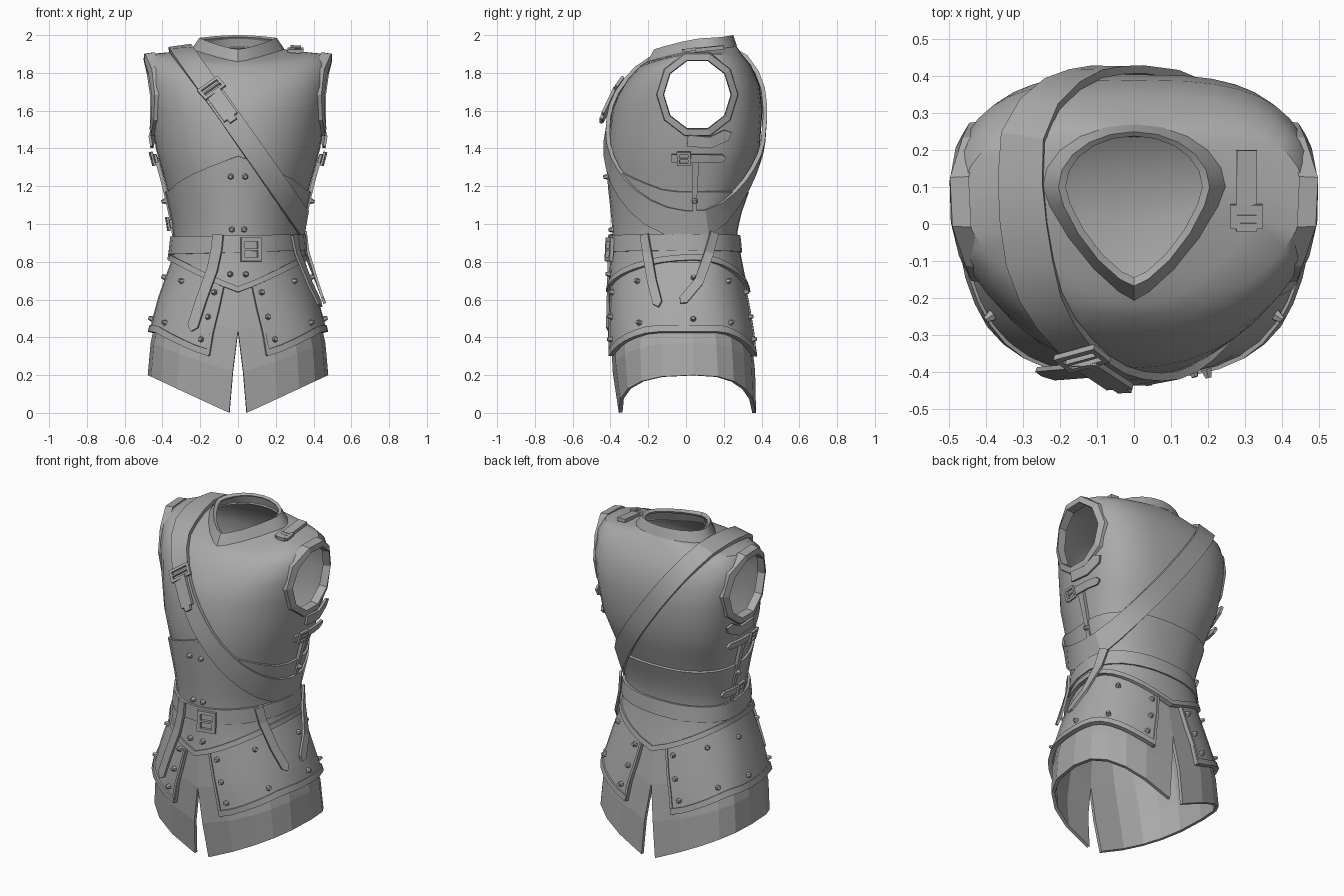
import bpy, bmesh
from math import sin, cos, pi, radians, copysign
from mathutils import Vector, Matrix
from mathutils.bvhtree import BVHTree

if "Cube" in bpy.data.objects:
    bpy.data.objects.remove(bpy.data.objects["Cube"])

steel = bpy.data.materials.new("grey_steel")
steel.diffuse_color = (0.4, 0.4, 0.4, 1)
steel.use_nodes = True
steel.node_tree.nodes["Principled BSDF"].inputs["Base Color"].default_value = steel.diffuse_color
UP = Vector((0, 0, 1))
# body sections: height, half width, front y, back y, front squareness, back squareness
BODY = [(0.0, .468, -.36, .375, 2.6, 2.6), (.2, .482, -.392, .372, 2.6, 2.6), (.4, .464, -.402, .352, 2.5, 2.5),
        (.6, .413, -.393, .317, 2.2, 2.2), (.8, .341, -.377, .272, 2, 2.2), (.93, .325, -.372, .253, 1.95, 2.2),
        (1.05, .345, -.383, .277, 1.95, 2.3), (1.2, .38, -.40, .33, 1.95, 2.4), (1.4, .435, -.415, .39, 1.95, 2.8),
        (1.6, .465, -.39, .405, 2, 3.0), (1.72, .482, -.345, .39, 2, 3.0)]

def ring_pt(th, w, yf, yb, yc, nf, nb):
    s, c = sin(th), cos(th)
    n, d = (nf, yc - yf) if c > 0 else (nb, yb - yc)
    return w * copysign(abs(s) ** (2 / n), s), yc - copysign(abs(c) ** (2 / n), c) * d

def surf(th, z, off=0.0):
    z = min(max(z, 0), 1.719)
    k = max(i for i in range(len(BODY) - 1) if BODY[i][0] <= z)
    a, b = BODY[k], BODY[k + 1]
    f = (z - a[0]) / (b[0] - a[0])
    w, yf, yb, nf, nb = [a[i] + (b[i] - a[i]) * f for i in range(1, 6)]
    return Vector((*ring_pt(th, w + off, yf - off, yb + off, .04, nf, nb), z))

def normal(th, z):
    return (surf(th + .02, z) - surf(th - .02, z)).cross(surf(th, z + .02) - surf(th, z - .02)).normalized()

def smooth_by_angle(ob, angle):
    bpy.ops.object.select_all(action='DESELECT')
    bpy.context.view_layer.objects.active = ob
    ob.select_set(True)
    bpy.ops.object.shade_smooth_by_angle(angle=radians(angle))

def make(name, bm, thick=0, smooth=None):
    bmesh.ops.remove_doubles(bm, verts=bm.verts, dist=1e-4)
    me = bpy.data.meshes.new(name)
    bm.to_mesh(me)
    bm.free()
    ob = bpy.data.objects.new(name, me)
    bpy.context.collection.objects.link(ob)
    me.materials.append(steel)
    if thick:
        m = ob.modifiers.new("thickness", 'SOLIDIFY')
        m.thickness, m.offset = thick, -1
        bpy.context.view_layer.objects.active = ob
        bpy.ops.object.modifier_apply(modifier=m.name)
    if smooth:
        smooth_by_angle(ob, smooth)
    return ob

def grid(rows):
    bm = bmesh.new()
    vs = [[bm.verts.new(p) for p in r] for r in rows]
    for a, b in zip(vs, vs[1:]):
        for j in range(len(a) - 1):
            bm.faces.new((b[j], b[j + 1], a[j + 1], a[j]))
    return bm

def shell(name, top, bot, off, thick=.02, span=lambda t: (-pi, pi), n=32, rows=4, smooth=35):
    """Curved plate following the body between two edge heights."""
    out = []
    for t in [i / rows for i in range(rows + 1)]:
        a, b = span(t)
        out.append([surf(h, top(h) + (bot(h) - top(h)) * t, off) for h in [a + (b - a) * j / n for j in range(n + 1)]])
    return make(name, grid(out), thick, smooth)

def ribbon(name, pts, width, off, thick=.014):
    """Leather strip through (angle, height) points on the body, with a pointed end."""
    c = [surf(h, z, off) for h, z in pts]
    rows = []
    for i, p in enumerate(c):
        d = (c[min(i + 1, len(c) - 1)] - c[max(i - 1, 0)]).normalized()
        side = d.cross(normal(*pts[i])).normalized() * width / 2
        rows.append([p + side, p, p - side])
    rows[-1][1] = c[-1] + (c[-1] - c[-2]).normalized() * width * .5
    return make(name, grid(rows), thick)

def frame(loc, nrm, along):
    z = nrm.normalized()
    y = (along - z * along.dot(z)).normalized()
    return Matrix.Translation(loc) @ Matrix((y.cross(z), y, z)).transposed().to_4x4()

def boxes(name, mat, specs):
    bm = bmesh.new()
    for x, y, sx, sy, sz in specs:
        bmesh.ops.create_cube(bm, size=1, matrix=mat @ Matrix.Translation((x, y, 0)) @ Matrix.Diagonal((sx, sy, sz, 1)))
    return make(name, bm)

def buckle(name, mat, w, h, b=.016):
    boxes(name, mat, [(-w / 2, 0, b, h + b, b), (w / 2, 0, b, h + b, b), (0, h / 2, w - b, b, b),
                      (0, -h / 2, w - b, b, b), (0, 0, w - b, b * .6, b)])

# breastplate and backplate, from waist to neck
ths = [-pi + 2 * pi * j / 40 for j in range(41)]

def tilted_ring(hs, zs, zf, zb, w, yf, yb, yc, nf, nb):
    return [Vector((*ring_pt(h, w, yf, yb, yc, nf, nb), zs + ((zf if cos(h) > 0 else zb) - zs) * cos(h) ** 2)) for h in hs]

rows = [[surf(h, z) for h in ths] for z in (.93, 1.05, 1.2, 1.3, 1.4, 1.5, 1.6)]
# upper rings: side, front, back height, half width, front, back, centre y, squareness front, back
for ring in ((1.75, 1.68, 1.73, .486, -.36, .39, .04, 2, 3), (1.85, 1.77, 1.84, .488, -.305, .345, .05, 2, 2.8),
             (1.9, 1.83, 1.9, .462, -.25, .295, .07, 1.85, 2.4), (1.912, 1.85, 1.93, .34, -.225, .275, .09, 1.6, 2.2),
             (1.925, 1.862, 1.945, .235, -.2, .262, .1, 1.35, 2)):
    rows.append(tilted_ring(ths, *ring))
bm = grid(rows[::-1])
bmesh.ops.remove_doubles(bm, verts=bm.verts, dist=1e-4)
closed = bm.copy()  # neck and waist closed, used to lay straps on
bmesh.ops.holes_fill(closed, edges=closed.edges, sides=0)
closed.normal_update()
tree = BVHTree.FromBMesh(closed)
torso = make("breast_and_back_plate", bm, .02)

# shallow bowl closing the inside at the waist
make("waist_lining", grid([[Vector((p.x * f, p.y * f, z)) for p in (surf(h, .93, -.015) for h in ths[::-1])]
                           for f, z in ((1, .95), (.65, .89), (0, .87))]), 0, 60)

# armholes cut through the sides, with raised rims
HY, HZ, K = .06, 1.685, 10
bm = bmesh.new()
for s in (1, -1):
    bmesh.ops.create_cone(bm, cap_ends=True, segments=K, radius1=.19, radius2=.19, depth=.3,
                          matrix=Matrix.Translation((s * .44, HY, HZ)) @ Matrix.Rotation(pi / 2, 4, 'Y'))
cutter = make("armhole_cutter", bm)
m = torso.modifiers.new("armholes", 'BOOLEAN')
m.operation, m.object, m.solver = 'DIFFERENCE', cutter, 'EXACT'
bpy.context.view_layer.objects.active = torso
bpy.ops.object.modifier_apply(modifier=m.name)
bpy.data.objects.remove(cutter)
smooth_by_angle(torso, 35)
for s in (1, -1):
    loops = []
    for r, dx in ((.176, -.03), (.18, .02), (.214, .02), (.222, -.03), (.176, -.03)):
        loops.append([])
        for a in [2 * pi * k / K for k in range(K + 1)]:
            y, z = HY + r * cos(a), HZ + r * 1.06 * sin(a)
            p = tree.ray_cast(Vector((s, y, min(z, 1.86))), Vector((-s, 0, 0)))[0]
            loops[-1].append(Vector((s * (max(abs(p.x) if p else 0, .42) + dx), y, z)))
    bm = grid(loops)
    bmesh.ops.remove_doubles(bm, verts=bm.verts, dist=1e-4)
    bmesh.ops.recalc_face_normals(bm, faces=bm.faces)
    make("armhole_rim", bm)

# collar with a pointed front
make("collar", grid([tilted_ring(ths[::2], *r) for r in (
    (1.975, 1.915, 1.99, .185, -.145, .238, .1, 1.4, 2), (1.985, 1.925, 2.0, .205, -.168, .25, .1, 1.4, 2),
    (1.92, 1.85, 1.94, .25, -.212, .27, .1, 1.3, 2))]), .015, 30)

# waist plate with a peaked front
shell("waist_plate", lambda h: 1.17 + .19 * max(0, 1 - abs(h) / 1.25), lambda h: .9, .014, rows=5)

# skirt halves split front and back, hip plates with raised borders
hip_bot = lambda h: .3 + .13 * min(1, max(0, (abs(sin(h)) * .46 - .12) / .3))
edge = lambda t: .15 + .08 * t
slit = lambda t: .05 * max(0, t * 2 - 1)
for s in (1, -1):
    def span(a, b, s=s):
        return lambda t: (a(t), b(t)) if s > 0 else (-b(t), -a(t))
    shell("skirt", lambda h: .88, lambda h: max(0, .2 * (abs(sin(h)) ** .8 - .09) / .91), -.004, .02,
          span(slit, lambda t: pi - slit(t)), 10, 4, None)
    shell("hip_plate", lambda h: .8, hip_bot, .014, .018, span(edge, lambda t: pi - edge(t)), 16)
    shell("hip_plate_border", lambda h: hip_bot(h) + .035, hip_bot, .022, .026,
          span(lambda t: .23, lambda t: pi - .23), 16, 1)
    for a, b in ((edge, lambda t: edge(t) + .03), (lambda t: pi - edge(t) - .03, lambda t: pi - edge(t))):
        shell("hip_plate_side_border", lambda h: .78, hip_bot, .02, .024, span(a, b), 1)

# upper hip band, pointed front and back, with border
band_bot = lambda h: .64 + .17 * abs(sin(h))
shell("hip_band", lambda h: .93, band_bot, .024, .02, rows=3)
shell("hip_band_border", lambda h: band_bot(h) + .03, band_bot, .034, .026, rows=1)

# waist belt, buckle and hanging ends
shell("belt", lambda h: .94 + .006 * sin(h), lambda h: .85 + .01 * sin(h), .033, .03, rows=1, n=24)
buckle("belt_buckle", frame(surf(.19, .865, .04), normal(.19, .87), UP), .09, .105, .02)
ribbon("belt_end", [(-.3, .945), (-.31, .87), (-.34, .76), (-.4, .6), (-.43, .46)], .06, .05)
ribbon("front_side_strap", [(.95, .945), (1.0, .85), (1.1, .7), (1.2, .585)], .05, .048)
ribbon("rear_side_strap", [(1.97, .955), (1.85, .85), (1.65, .7), (1.48, .6)], .05, .048)

# diagonal shoulder strap wrapped round the torso, with buckle and loose end
C, U, V, W = Vector((.03, 0, 1.465)), Vector((-.576, 0, .817)), Vector((0, 1, 0)), Vector((.817, 0, .576))
strap = []
for e in (-.054, .054):
    strap.append([])
    for d in [U * cos(pi * k / 16) + V * sin(pi * k / 16) for k in range(33)]:
        p, n = tree.ray_cast(C + W * e, d)[:2]
        strap[-1].append(p + d * .028 / max(.5, abs(n.dot(d))))
make("shoulder_strap", grid(strap), .022, 25)
for a, part in ((-.86, "buckle"), (-1.1, "end")):
    d = U * cos(a) + V * sin(a)
    p, n = tree.ray_cast(C, d)[:2]
    m = frame(p + n * .036, n, U)
    if part == "buckle":
        buckle("shoulder_strap_buckle", m, .12, .06)
    else:
        boxes("shoulder_strap_end", m, [(0, 0, .085, .18, .016), (0, -.1, .045, .03, .016)])

# shoulder tab and buckle on the other side
boxes("shoulder_tab", frame(Vector((.305, .09, 1.925)), Vector((.05, -.1, 1)), V), [(0, 0, .055, .22, .02)])
buckle("shoulder_buckle", frame(Vector((.305, .02, 1.922)), Vector((0, -.15, 1)), V), .07, .05)

# side straps, buckles and seams
for s, z in ((1, 1.345), (-1, 1.345), (-1, 1.0)):
    ribbon("side_strap", [(s * h, z) for h in (1.32, 1.5, 1.7, 1.88)], .045, .035)
    buckle("side_buckle", frame(surf(s * 1.46, z, .036), normal(s * 1.46, z), UP), .06, .06, .014)
for s in (1, -1):
    ribbon("underarm_tab", [(s * 1.5, 1.44), (s * 1.7, 1.43), (s * 1.9, 1.47)], .06, .03)
    shell("side_seam", lambda h: 1.33, lambda h: .93, .022, .02, lambda t: (s * 1.58 - .03, s * 1.58 + .03), 1)

# rivets
spots = [(.1, 1.25, .016), (.1, .97, .016), (.1, .735, .026), (1.58, 1.12, .024)]
low = ((.28, .64), (.3, .51), (.33, .39), (.85, .7), (.95, .48))
spots += [(h, z, .016) for h, z in low + tuple((pi - h, z) for h, z in low) + ((1.57, .5), (1.57, .72))]
bm = bmesh.new()
for h, z, off in spots:
    for s in (1, -1):
        bmesh.ops.create_cone(bm, cap_ends=True, segments=6, radius1=.017, radius2=.009, depth=.024,
                              matrix=frame(surf(s * h, z, off + .008), normal(s * h, z), UP))
make("rivets", bm)
